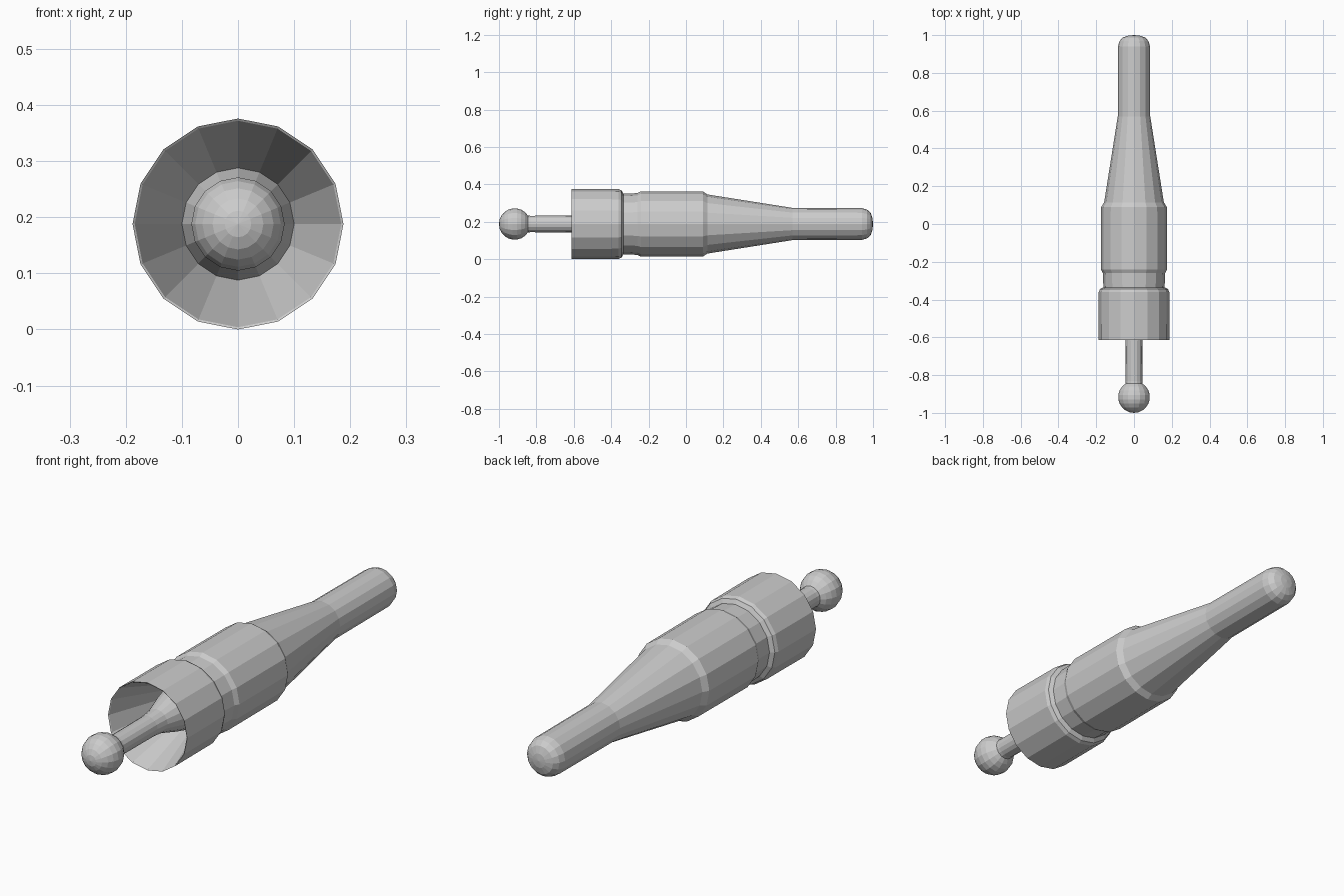
import bpy, bmesh, math

if "Cube" in bpy.data.objects:
    bpy.data.objects.remove(bpy.data.objects["Cube"])

SIDES = 16
AXIS_Z = 0.188


def lathe(name, profile):
    """Spin (y, radius) points around the long axis; zero radius makes a pole."""
    bm = bmesh.new()
    rings = []
    for y, r in profile:
        if r == 0:
            rings.append([bm.verts.new((0, y, AXIS_Z))] * SIDES)
        else:
            rings.append([bm.verts.new((r * math.sin(2 * math.pi * i / SIDES), y,
                                        AXIS_Z + r * math.cos(2 * math.pi * i / SIDES)))
                          for i in range(SIDES)])
    for a, b in zip(rings, rings[1:]):
        for i in range(SIDES):
            j = (i + 1) % SIDES
            corners = list(dict.fromkeys((a[i], a[j], b[j], b[i])))
            bm.faces.new(corners)
    bmesh.ops.recalc_face_normals(bm, faces=bm.faces)
    mesh = bpy.data.meshes.new(name)
    bm.to_mesh(mesh)
    bm.free()
    obj = bpy.data.objects.new(name, mesh)
    bpy.context.collection.objects.link(obj)
    return obj


# Body: hollow cup, groove, barrel, taper and rounded handle tip
lathe("body", [
    (-0.37, 0), (-0.37, 0.10), (-0.61, 0.184), (-0.613, 0.188),
    (-0.36, 0.187), (-0.345, 0.180), (-0.335, 0.162),
    (-0.26, 0.165), (-0.24, 0.175),
    (0.09, 0.174), (0.115, 0.158),
    (0.57, 0.086), (0.94, 0.085),
    (0.968, 0.077), (0.987, 0.060), (0.997, 0.030), (1.0, 0)])

# Ball pin: sphere on a thin stem that flares into the cup
R, CENTRE = 0.084, -0.916
ball = [(-1.0, 0)]
for k in range(1, 10):
    a = math.pi * k / 11
    ball.append((CENTRE - R * math.cos(a), R * math.sin(a)))
stem = [(-0.832, 0.044), (-0.61, 0.045), (-0.55, 0.051),
        (-0.46, 0.078), (-0.37, 0.10), (-0.37, 0)]
lathe("ball_pin", ball + stem)
